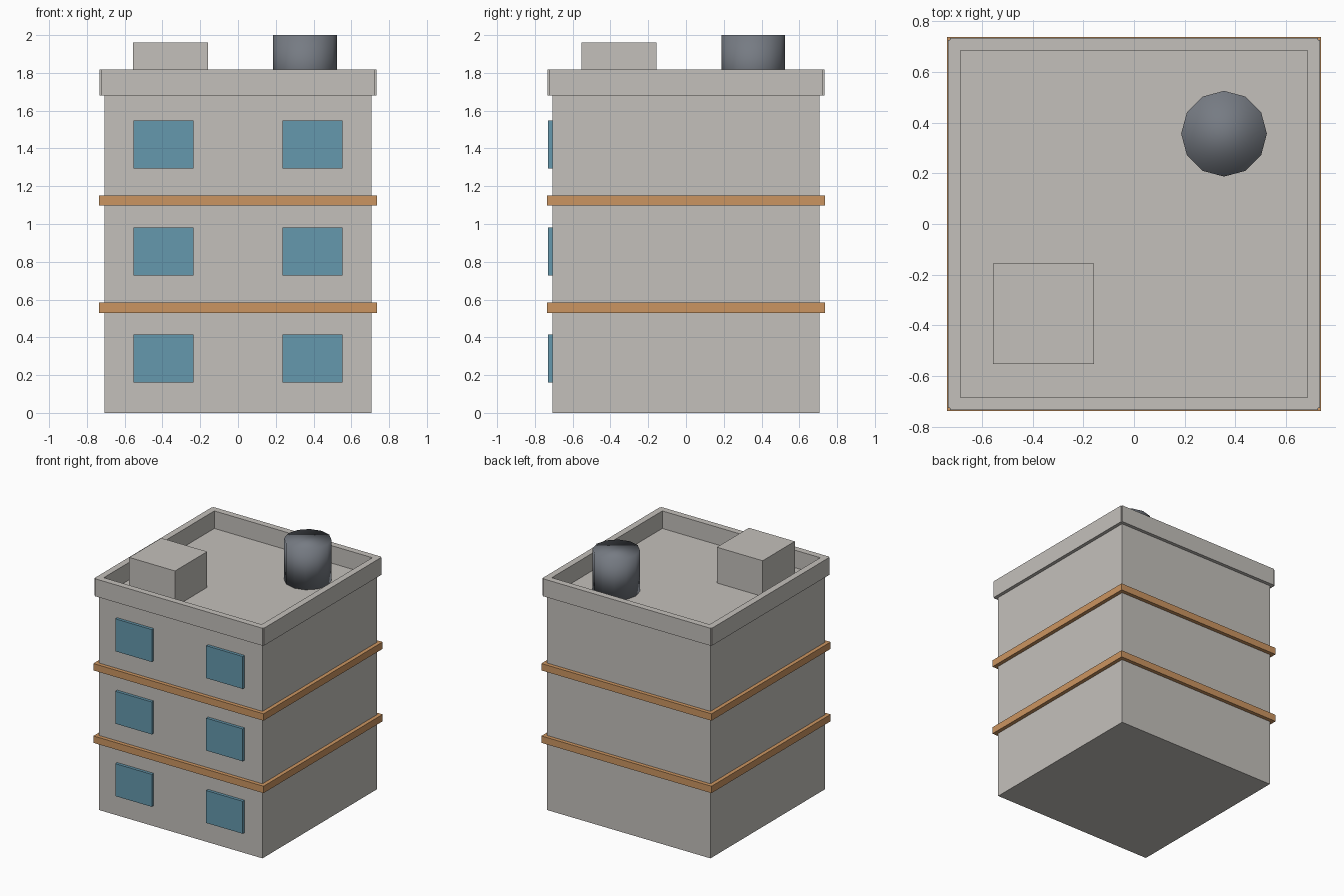
import bpy
from mathutils import Vector

cube = bpy.data.objects.get("Cube")
if cube:
    bpy.data.objects.remove(cube, do_unlink=True)


def srgb(*rgb):
    return tuple((c / 255 / 12.92) if c < 11 else ((c / 255 + 0.055) / 1.055) ** 2.4
                 for c in rgb) + (1.0,)


def material(name, color):
    mat = bpy.data.materials.new(name)
    mat.use_nodes = True
    mat.diffuse_color = color
    bsdf = next(n for n in mat.node_tree.nodes if n.type == 'BSDF_PRINCIPLED')
    bsdf.inputs["Base Color"].default_value = color
    return mat


concrete = material("concrete", srgb(196, 192, 187))
trim = material("orange_trim", srgb(203, 149, 97))
glass = material("blue_glass", srgb(101, 152, 173))
metal = material("dark_metal", srgb(118, 123, 131))


def box(name, low, high, mat):
    """Box between two opposite corners."""
    low, high = Vector(low), Vector(high)
    bpy.ops.mesh.primitive_cube_add(size=1, location=(low + high) / 2)
    obj = bpy.context.object
    obj.name = name
    obj.scale = high - low
    bpy.ops.object.transform_apply(location=False, rotation=False, scale=True)
    obj.data.materials.append(mat)
    return obj


WALL = 0.707
ROOF = 1.68
TOP = 1.817
FLOOR = 0.567

# Main block
box("building_body", (-WALL, -WALL, 0), (WALL, WALL, ROOF), concrete)

# Ledges between floors
for i in (1, 2):
    z = i * FLOOR - 0.01
    box(f"floor_ledge_{i}", (-0.737, -0.737, z - 0.027), (0.737, 0.737, z + 0.027), trim)

# Front windows, two on each floor
for i in range(3):
    z = 0.287 + i * FLOOR
    for side, x in (("left", 0.394), ("right", -0.394)):
        box(f"window_{side}_{i + 1}", (x - 0.158, -0.73, z - 0.127),
            (x + 0.158, -WALL + 0.01, z + 0.127), glass)

# Parapet walls, with small notches at the corners
INNER, OUTER, END = 0.684, 0.734, 0.726
box("parapet_front", (-END, -OUTER, ROOF), (END, -INNER, TOP), concrete)
box("parapet_back", (-END, INNER, ROOF), (END, OUTER, TOP), concrete)
box("parapet_left", (INNER, -END, ROOF), (OUTER, END, TOP), concrete)
box("parapet_right", (-OUTER, -END, ROOF), (-INNER, END, TOP), concrete)

# Rooftop equipment
box("roof_unit", (-0.555, -0.553, ROOF), (-0.158, -0.156, 1.96), concrete)
bpy.ops.mesh.primitive_cylinder_add(vertices=12, radius=0.169, depth=2 - ROOF,
                                    location=(0.355, 0.356, (2 + ROOF) / 2))
tank = bpy.context.object
tank.name = "water_tank"
tank.data.materials.append(metal)
bpy.ops.object.shade_smooth()
